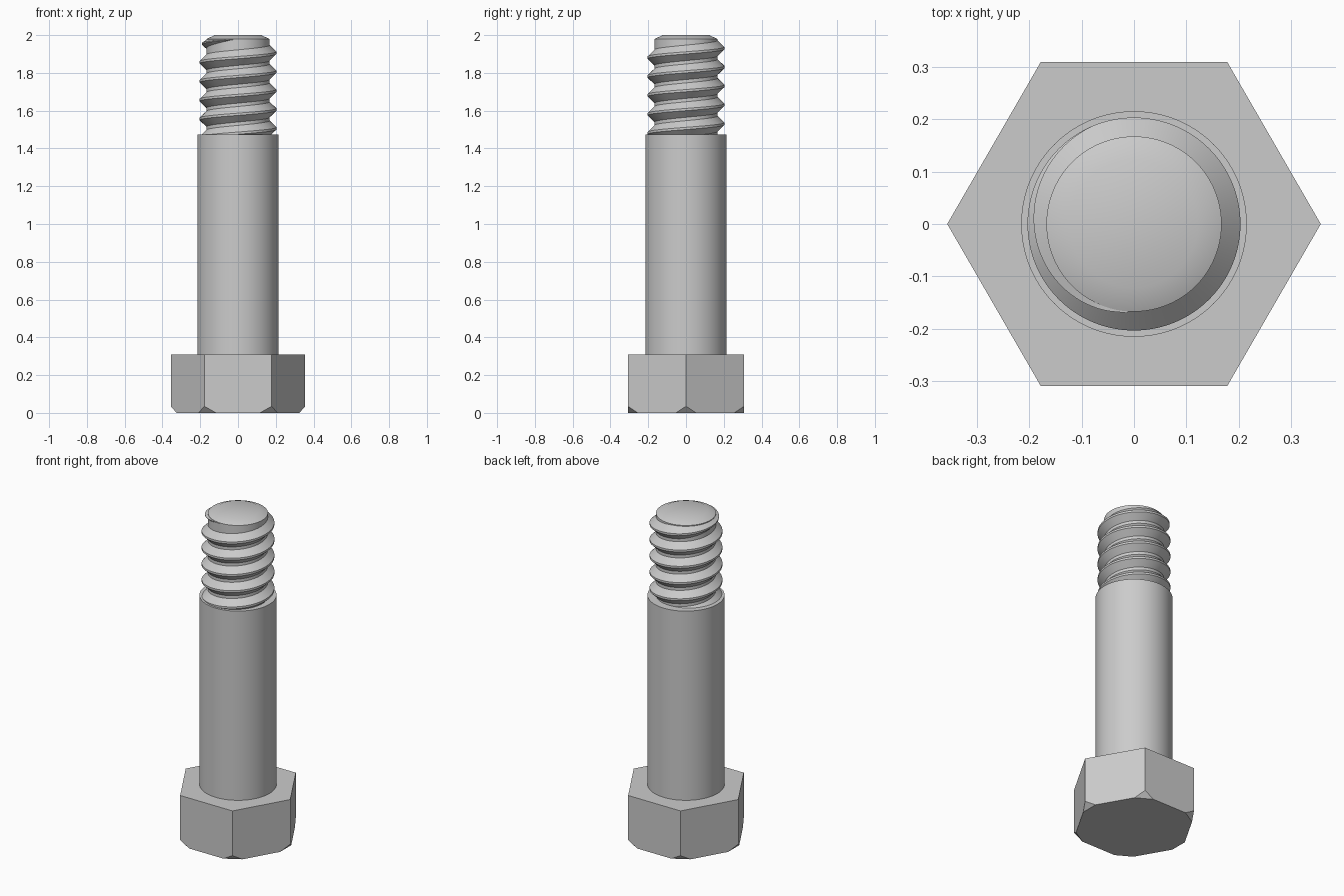
import bpy, bmesh, math
from mathutils import Vector

if "Cube" in bpy.data.objects:
    bpy.data.objects.remove(bpy.data.objects["Cube"], do_unlink=True)

steel = bpy.data.materials.new("plain_grey_steel")
steel.use_nodes = True
GREY = (0.6, 0.6, 0.6, 1)
steel.diffuse_color = GREY
steel.node_tree.nodes["Principled BSDF"].inputs["Base Color"].default_value = GREY


def finish(bm, name, smooth=True):
    bmesh.ops.recalc_face_normals(bm, faces=bm.faces)
    mesh = bpy.data.meshes.new(name)
    bm.to_mesh(mesh)
    bm.free()
    mesh.materials.append(steel)
    obj = bpy.data.objects.new(name, mesh)
    bpy.context.collection.objects.link(obj)
    if smooth:
        bpy.ops.object.select_all(action='DESELECT')
        obj.select_set(True)
        bpy.context.view_layer.objects.active = obj
        bpy.ops.object.shade_smooth_by_angle(angle=math.radians(30))
    return obj


def lathe(name, profile, steps=96):
    bm = bmesh.new()
    vs = [bm.verts.new((r, 0, z)) for r, z in profile]
    edges = [bm.edges.new(pair) for pair in zip(vs, vs[1:])]
    bmesh.ops.spin(bm, geom=vs + edges, cent=(0, 0, 0), axis=(0, 0, 1),
                   angle=math.tau, steps=steps)
    bmesh.ops.remove_doubles(bm, verts=bm.verts, dist=1e-4)
    return finish(bm, name)


# Hexagonal head with its lower corners cut off by slanted planes
HEX, HEAD_TOP, CUT_R, CUT_Z = 0.356, 0.31, 0.031, 0.035
bm = bmesh.new()
corners = [Vector((math.cos(k * math.pi / 3), math.sin(k * math.pi / 3), 0))
           for k in range(6)]
base = bm.faces.new([bm.verts.new(c * HEX) for c in corners])
top = bmesh.ops.extrude_face_region(bm, geom=[base], use_keep_orig=True)
bmesh.ops.translate(bm, vec=(0, 0, HEAD_TOP),
                    verts=[g for g in top["geom"] if isinstance(g, bmesh.types.BMVert)])
for c in corners:
    cut = bmesh.ops.bisect_plane(
        bm, geom=bm.verts[:] + bm.edges[:] + bm.faces[:], dist=1e-5,
        plane_co=c * (HEX - CUT_R),
        plane_no=c * CUT_Z - Vector((0, 0, CUT_R)), clear_outer=True)
    bmesh.ops.holes_fill(bm, edges=[e for e in bm.edges if e.is_boundary], sides=0)
finish(bm, "hex_head", smooth=False)

# Plain shank and the chamfered threaded core
lathe("shank", [(0, 0.28), (0.215, 0.28), (0.215, 1.475), (0, 1.475)])
CORE, TIP = 0.167, 1.98
lathe("thread_core", [(0, 1.44), (CORE, 1.44), (CORE, TIP), (0.122, 2.0), (0, 2.0)])

# Right-handed helical ridge, fading into the core at its upper end
PITCH, CREST, PHASE, STEPS = 0.1, 0.203, 1.906, 96
END, FADE = 265 / 360, 0.42
first = round(-4.75 * STEPS)
last = round(END * STEPS)
bm = bmesh.new()
rings = []
for i in range(first, last + 1):
    turn = i / STEPS
    a = turn * math.tau
    k = max(0.03, min(1, (END - turn) / FADE)) ** 0.7
    zc = PHASE + PITCH * turn
    crest = CORE + (CREST - CORE) * k
    section = [(CORE - 0.004, -0.045), (crest, -0.006), (crest, 0.006), (CORE - 0.004, 0.045)]
    rings.append([bm.verts.new((r * math.cos(a), r * math.sin(a), min(zc + dz * k, TIP - 0.003 + dz * 0.02)))
                  for r, dz in section])
for low, high in zip(rings, rings[1:]):
    for j in range(4):
        n = (j + 1) % 4
        bm.faces.new((low[j], low[n], high[n], high[j]))
bm.faces.new(rings[0])
bm.faces.new(rings[-1])
finish(bm, "thread_ridge")
